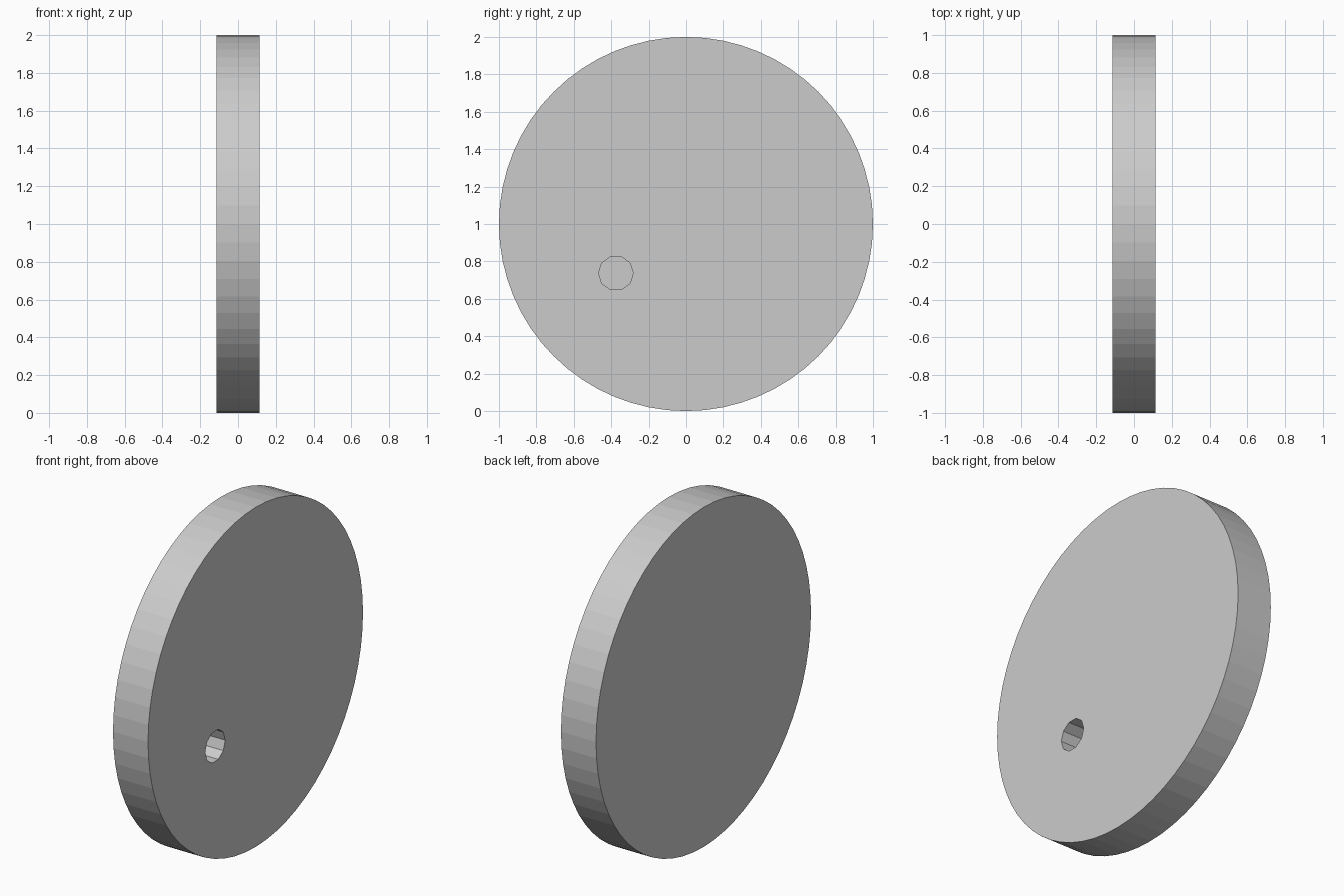
import bpy
from math import pi

if "Cube" in bpy.data.objects:
    bpy.data.objects.remove(bpy.data.objects["Cube"])

HALF = 0.114          # half thickness of the disc
HOLE_DEPTH = 0.19     # blind hole, sunk from the +x face


def x_cylinder(name, sides, radius, x0, x1, y, z):
    """Cylinder lying along x, with a vertex on the y axis."""
    bpy.ops.mesh.primitive_cylinder_add(
        vertices=sides, radius=radius, depth=x1 - x0,
        location=((x0 + x1) / 2, y, z), rotation=(0, pi / 2, 0))
    obj = bpy.context.object
    obj.name = name
    bpy.ops.object.transform_apply(location=False, rotation=True, scale=False)
    return obj


# Wheel disc
disc = x_cylinder("disc", 64, 1.0, -HALF, HALF, 0, 1)

# Small off-centre ten-sided pin hole
cutter = x_cylinder("pin_hole_cutter", 10, 0.093,
                    HALF - HOLE_DEPTH, HALF + 0.1, -0.375, 0.737)
cutter.hide_render = True
cutter.hide_set(True)

hole = disc.modifiers.new("pin_hole", 'BOOLEAN')
hole.operation = 'DIFFERENCE'
hole.solver = 'EXACT'
hole.object = cutter

# Bake the hole into the disc and drop the cutter
bpy.context.view_layer.objects.active = disc
disc.select_set(True)
bpy.ops.object.modifier_apply(modifier=hole.name)
bpy.data.objects.remove(cutter)
